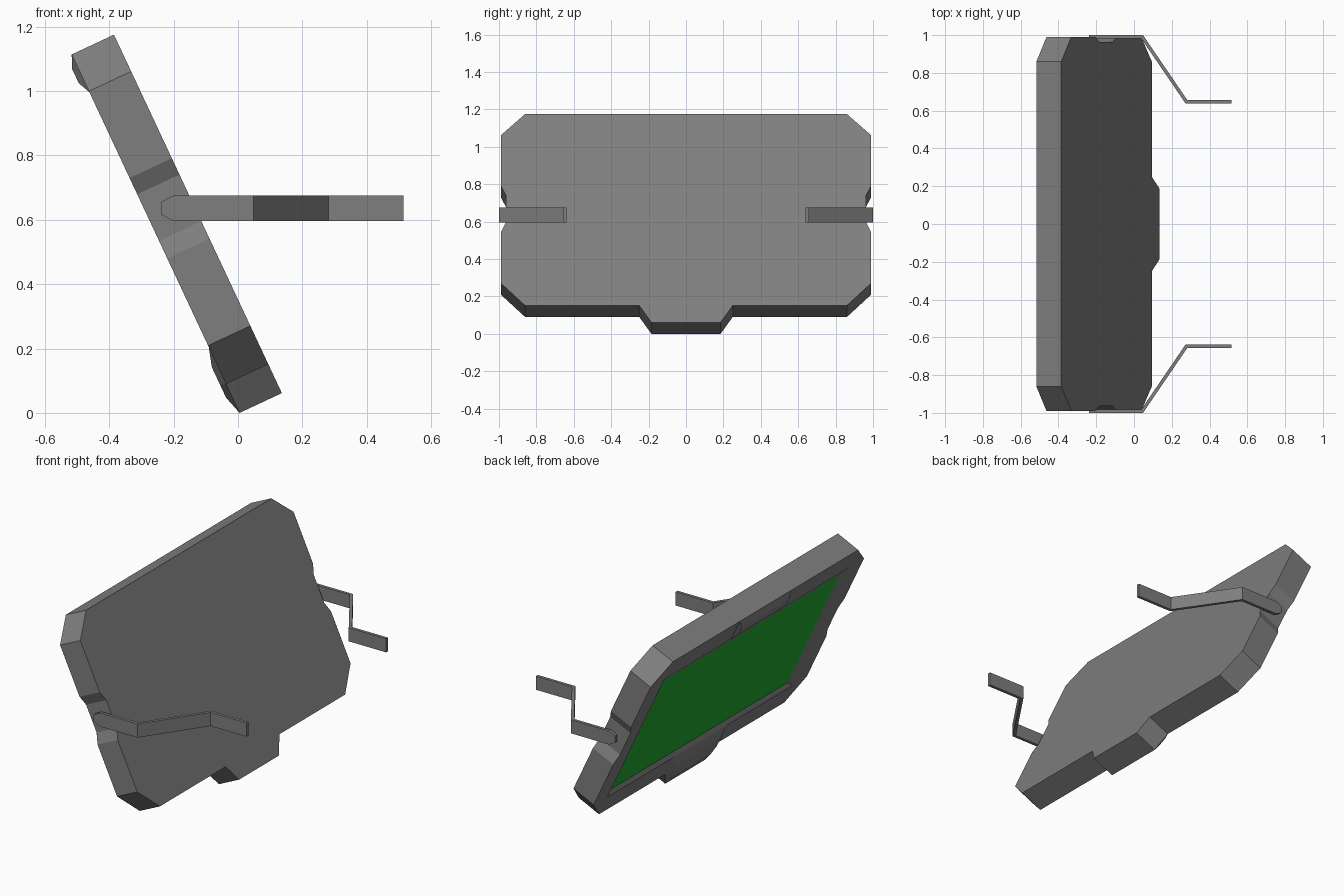
import bpy
import bmesh
import math
from mathutils import Matrix, Vector

if "Cube" in bpy.data.objects:
    bpy.data.objects.remove(bpy.data.objects["Cube"])

# Panel frame: local (depth, y, height) tilted back about y
TILT = Matrix.Translation((0.005, 0, 0)) @ Matrix.Rotation(-math.radians(25.1), 4, 'Y')
DEPTH = 0.145


def material(name, colour):
    mat = bpy.data.materials.new(name)
    mat.diffuse_color = (*colour, 1)
    mat.use_nodes = True
    mat.node_tree.nodes["Principled BSDF"].inputs["Base Color"].default_value = mat.diffuse_color
    return mat


DARK = material("dark_grey", (0.21, 0.21, 0.21))
GREEN = material("screen_green", (0.015, 0.41, 0.028))


def loft(name, rings, matrix=Matrix(), mat=DARK):
    """Bridge successive point rings into a capped solid (one ring: flat face)."""
    bm = bmesh.new()
    vr = [[bm.verts.new(matrix @ Vector(p)) for p in r] for r in rings]
    n = len(rings[0])
    for a, b in zip(vr, vr[1:]):
        for i in range(n):
            j = (i + 1) % n
            bm.faces.new((a[i], a[j], b[j], b[i]))
    bm.faces.new(vr[0])
    if len(vr) > 1:
        bm.faces.new(vr[-1])
        bmesh.ops.recalc_face_normals(bm, faces=bm.faces)
    me = bpy.data.meshes.new(name)
    bm.to_mesh(me)
    bm.free()
    me.materials.append(mat)
    ob = bpy.data.objects.new(name, me)
    bpy.context.scene.collection.objects.link(ob)
    return ob


def symmetric(half):
    """Mirror a half outline of (y, height) points across y = 0."""
    return half + [(-y, v) for y, v in reversed(half)]


def at_depth(outline, d):
    return [(d, y, v) for y, v in outline]


# Panel casing: chamfered corners, side notches and bottom tab
casing = symmetric([
    (0.185, 0), (0.25, 0.099), (0.86, 0.099), (0.99, 0.231), (0.99, 0.53),
    (0.963, 0.59), (0.963, 0.75), (0.99, 0.806), (0.99, 1.104), (0.86, 1.23)])
panel = loft("panel_casing", [at_depth(casing, 0), at_depth(casing, DEPTH)], TILT)

# Screen recess with sloping walls
window = symmetric([(0.82, 0.25), (0.82, 1.05)])
mouth = symmetric([(0.90, 0.20), (0.90, 1.15)])
cutter = loft("recess_cutter", [at_depth(mouth, -0.02), at_depth(window, 0.02)], TILT)
cutter.hide_render = True
cutter.hide_viewport = True
cut = panel.modifiers.new("recess", 'BOOLEAN')
cut.operation = 'DIFFERENCE'
cut.solver = 'EXACT'
cut.object = cutter

# Green screen
loft("screen", [at_depth(window, 0.018)], TILT, GREEN)

# Raised blocks on the rim, top and bottom centre
loft("top_rim_block", [
    at_depth(symmetric([(0.24, 1.10), (0.24, 1.23)]), 0),
    at_depth(symmetric([(0.22, 1.14), (0.22, 1.19)]), -0.018)], TILT)
loft("bottom_rim_block", [
    at_depth(symmetric([(0.185, 0), (0.25, 0.099), (0.25, 0.226)]), 0),
    at_depth(symmetric([(0.175, 0.06), (0.205, 0.105), (0.205, 0.165)]), -0.018)], TILT)

# Cranked side arms: (x, y, half height, mitre)
T = 0.009
stations = [(-0.238, 0.991, 0.02, 0), (-0.2, 0.991, 0.04, 0),
            (0.043, 0.991, 0.04, 0.52), (0.277, 0.648, 0.04, 0.52),
            (0.515, 0.648, 0.04, 0)]
for side, label in ((1, "back"), (-1, "front")):
    rings = [[(x + m * T * a, side * (y + T * a), 0.636 + h * b)
              for a, b in ((-1, -1), (1, -1), (1, 1), (-1, 1))]
             for x, y, h, m in stations]
    loft(label + "_arm", rings)
